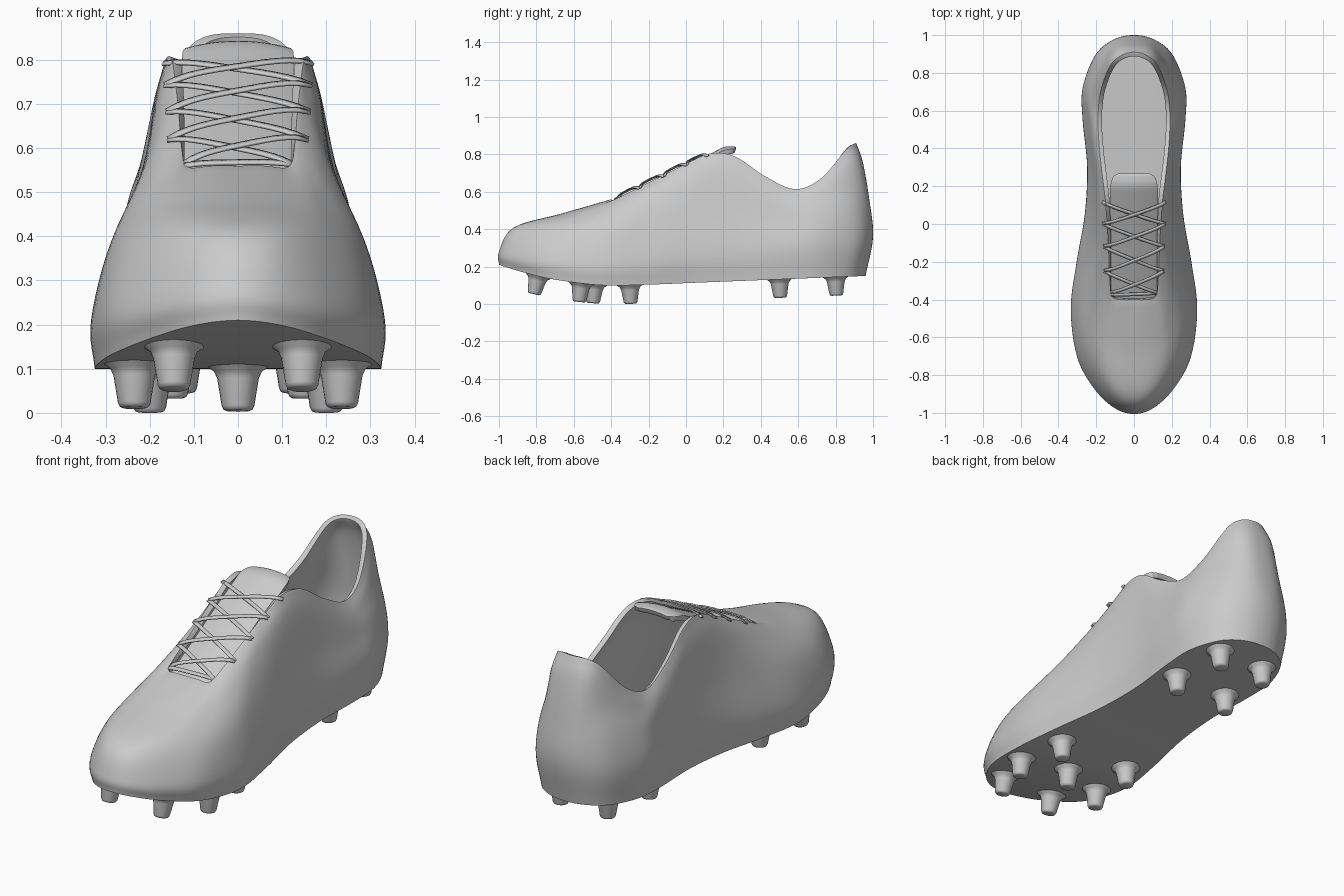
import bpy, bmesh, math
from mathutils import Vector, Matrix

if "Cube" in bpy.data.objects:
    bpy.data.objects.remove(bpy.data.objects["Cube"])


def sole_z(y):
    """Height of the sole underside, with the toe curling up."""
    return 0.098 + (0.265 * (y + 0.35) ** 2 if y < -0.35 else 0.04 * (y + 0.35))


def spline(p, steps, closed):
    """Smooth curve through the points p."""
    n = len(p)
    at = (lambda i: p[i % n]) if closed else (
        lambda i: p[i] if 0 <= i < n else (2 * p[0] - p[1] if i < 0 else 2 * p[-1] - p[-2]))
    out = []
    for i in range(n if closed else n - 1):
        a, b, c, d = at(i - 1), at(i), at(i + 1), at(i + 2)
        for k in range(steps):
            t = k / steps
            out.append(0.5 * (2 * b + (c - a) * t + (2 * a - 5 * b + 4 * c - d) * t * t
                              + (3 * b - a - 3 * c + d) * t ** 3))
    if not closed:
        out.append(p[-1].copy())
    return out


def grid_object(name, rows, closed=False, up=None, smooth=True):
    """Skin a list of point rows; up(face normal sum) decides the facing."""
    bm = bmesh.new()
    vs = [[bm.verts.new(q) for q in r] for r in rows]
    n = len(rows[0])
    for a, b in zip(vs, vs[1:]):
        for i in range(n if closed else n - 1):
            j = (i + 1) % n
            bm.faces.new((a[i], a[j], b[j], b[i]))
    bmesh.ops.remove_doubles(bm, verts=bm.verts, dist=0.0004)
    bmesh.ops.recalc_face_normals(bm, faces=bm.faces)
    bm.normal_update()
    if sum(f.normal.z * f.calc_area() for f in bm.faces if up is None or up(f)) * (1 if up is None else -1) < 0:
        bmesh.ops.reverse_faces(bm, faces=bm.faces)
    return finish(name, bm, smooth)


def finish(name, bm, smooth=True):
    me = bpy.data.meshes.new(name)
    bm.to_mesh(me)
    bm.free()
    ob = bpy.data.objects.new(name, me)
    bpy.context.collection.objects.link(ob)
    if smooth:
        bpy.ops.object.select_all(action='DESELECT')
        ob.select_set(True)
        bpy.context.view_layer.objects.active = ob
        bpy.ops.object.shade_smooth_by_angle(angle=math.radians(45))
    return ob


def thicken(ob, thickness, bevel=0.0):
    m = ob.modifiers.new("thickness", 'SOLIDIFY')
    m.thickness, m.offset = thickness, -1
    if bevel:
        b = ob.modifiers.new("rounded_edge", 'BEVEL')
        b.width, b.segments, b.limit_method = bevel, 3, 'ANGLE'
        b.angle_limit = math.radians(50)


# Half loops of the upper, each from toe centre to heel centre
sole = [(0, -1), (.10, -.965), (.20, -.865), (.29, -.70), (.325, -.45), (.295, -.2), (.25, .05),
        (.235, .3), (.252, .55), (.25, .72), (.19, .87), (.10, .94), (0, .96)]
sole = [(x, y, sole_z(y)) for x, y in sole]
widest = [(0, -1, .28), (.105, -.968, .27), (.212, -.865, .25), (.30, -.70, .23), (.333, -.45, .21),
          (.302, -.2, .23), (.26, .05, .26), (.248, .3, .28), (.272, .55, .30), (.272, .72, .32),
          (.205, .895, .33), (.11, .975, .35), (0, 1, .36)]
shoulder = [(0, -.92, .41), (.09, -.89, .41), (.18, -.79, .40), (.262, -.63, .38), (.287, -.42, .39),
            (.255, -.18, .43), (.225, .07, .47), (.222, .3, .48), (.245, .53, .45), (.25, .70, .47),
            (.19, .87, .52), (.10, .96, .55), (0, .98, .56)]
instep = [(0, -.66, .485), (.08, -.64, .485), (.155, -.58, .485), (.195, -.46, .50), (.20, -.29, .555),
          (.19, -.10, .63), (.188, .10, .70), (.196, .28, .68), (.215, .46, .59), (.222, .62, .555),
          (.19, .77, .62), (.11, .91, .75), (0, .945, .76)]
collar = [(0, -.40, .56), (.06, -.40, .56), (.115, -.385, .558), (.128, -.29, .605), (.134, -.15, .675),
          (.142, 0, .75), (.152, .13, .805), (.168, .26, .79), (.185, .42, .685), (.19, .58, .615),
          (.172, .72, .67), (.11, .86, .83), (0, .91, .86)]


def full_loop(half):
    pts = [Vector(p) for p in half]
    pts += [Vector((-p.x, p.y, p.z)) for p in reversed(pts[1:-1])]
    return spline(pts, 6, True)


# Upper and sole in one shell
loops = [full_loop(h) for h in (sole, widest, shoulder, instep, collar)]
columns = [spline(list(c), 6, False) for c in zip(*loops)]
rows = [list(r) for r in zip(*columns)]
bottom = [[Vector((p.x * k, p.y, p.z)) for p in rows[0]] for k in (0, .33, .66)]
upper = grid_object("boot_shell", bottom + rows, True,
                    up=lambda f: abs(f.normal.z) > .8 and f.calc_center_median().z < sole_z(f.calc_center_median().y) + .01)
thicken(upper, 0.024, 0.009)

# Tongue
profile = [(-.47, .50, .12), (-.38, .535, .12), (-.2, .63, .122), (0, .735, .126), (.13, .803, .126),
           (.2, .838, .125), (.25, .843, .11), (.268, .838, .08)]
edge = spline([Vector(p) for p in profile], 4, False)
tongue = grid_object("tongue", [[Vector((w * s / 6, y, z - .018 * (w * s / .75) ** 2)) for s in range(-6, 7)]
                                for y, z, w in edge])
thicken(tongue, 0.026, 0.009)

# Laces: flat ribbons arching from eyelet to eyelet
slope = Vector((0, -.46, .89))


def lace(name, a, b, lift):
    a, b = Vector(a), Vector(b)
    side = (b - a).cross(slope).normalized() * 0.009
    rows = []
    for k in range(13):
        t = k / 12
        p = a.lerp(b, t) + slope * lift * (1 - (2 * t - 1) ** 4)
        rows.append([p - side, p + side])
    thicken(grid_object(name, rows), 0.006)


eyelets = [(.125, -.365, .565), (.158, -.25, .622), (.162, -.12, .685), (.166, 0, .745), (.17, .115, .795)]
lace("lace_bottom", (-.125, -.375, .562), eyelets[0], 0.008)
for i, (p, q) in enumerate(zip(eyelets, eyelets[1:])):
    for s in (1, -1):
        lace(f"lace_{i}_{'right' if s > 0 else 'left'}", (s * p[0], p[1], p[2]),
             (-s * q[0], q[1], q[2]), 0.014 if s > 0 else 0.021)


# Studs: turned profile, square to the sole
def stud(name, x, y):
    prof = [(.075, .012), (.068, 0), (.054, -.010), (.047, -.026), (.037, -.088), (.033, -.096), (.026, -.099), (0, -.099)]
    s = (sole_z(y + .01) - sole_z(y - .01)) / .02
    place = Matrix.Translation((x, y, sole_z(y))) @ Matrix.Rotation(math.atan(s), 4, 'X')
    bm = bmesh.new()
    rings = [[bm.verts.new(place @ Vector((r * math.cos(a), r * math.sin(a), z)))
              for a in (math.tau * k / 24 for k in range(24))] for r, z in prof]
    for a, b in zip(rings, rings[1:]):
        for i in range(24):
            j = (i + 1) % 24
            bm.faces.new((a[i], b[i], b[j], a[j]))
    bm.faces.new(rings[0])
    bmesh.ops.remove_doubles(bm, verts=bm.verts, dist=0.0001)
    bmesh.ops.recalc_face_normals(bm, faces=bm.faces)
    finish(name, bm)


stud("stud_centre", 0, -.49)
for i, (x, y) in enumerate([(.145, -.79), (.235, -.56), (.2, -.3), (.15, .5), (.13, .8)]):
    stud(f"stud_right_{i}", x, y)
    stud(f"stud_left_{i}", -x, y)
